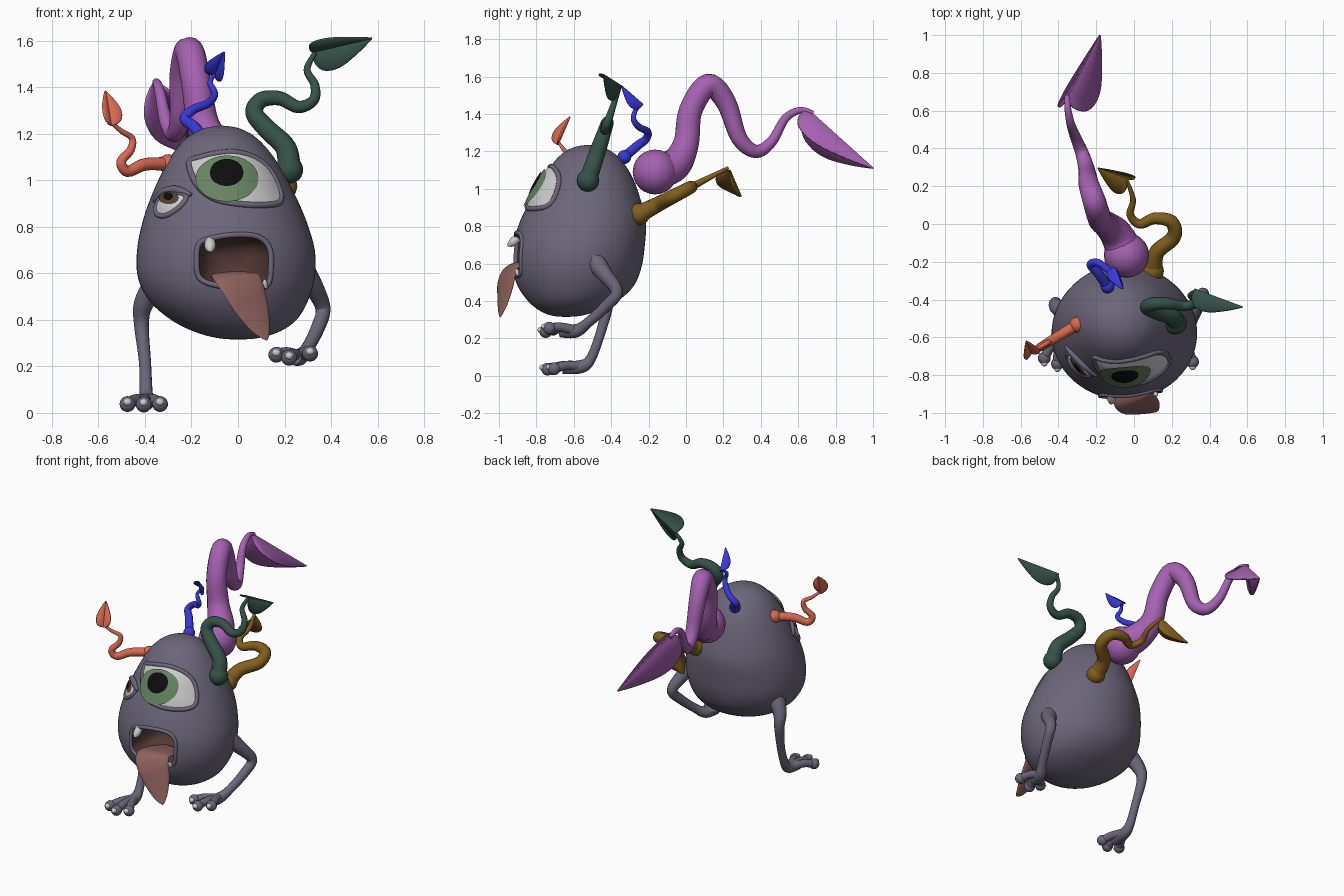
import bpy, bmesh
from math import sin, cos, tau, pi
from mathutils import Vector
from mathutils.bvhtree import BVHTree

if "Cube" in bpy.data.objects:
    bpy.data.objects.remove(bpy.data.objects["Cube"])


def material(name, r, g, b):
    m = bpy.data.materials.new(name)
    m.diffuse_color = (r, g, b, 1)
    m.use_nodes = True
    m.node_tree.nodes["Principled BSDF"].inputs["Base Color"].default_value = m.diffuse_color
    return m


SKIN = material("skin", .15, .135, .195)
MOUTH = material("mouth", .085, .04, .035)
TONGUE = material("tongue", .27, .12, .11)
WHITE = material("white", .65, .65, .63)
IRIS = material("iris", .13, .23, .12)
BROWN = material("brown", .09, .055, .035)
BLACK = material("black", .004, .004, .004)


def spline(pts, n=6, closed=False):
    """Catmull-Rom through tuples of any length."""
    k, out = len(pts), []
    for i in range(k if closed else k - 1):
        if closed:
            p = [pts[(i + j) % k] for j in (-1, 0, 1, 2)]
        else:
            p = [pts[min(max(i + j, 0), k - 1)] for j in (-1, 0, 1, 2)]
        for s in range(n):
            t = s / n
            out.append(tuple(.5 * (2 * b + (c - a) * t + (2 * a - 5 * b + 4 * c - d) * t * t
                                   + (3 * b - a - 3 * c + d) * t ** 3) for a, b, c, d in zip(*p)))
    return out if closed else out + [tuple(pts[-1])]


def make(name, bm, *mats):
    bmesh.ops.recalc_face_normals(bm, faces=bm.faces)
    me = bpy.data.meshes.new(name)
    bm.to_mesh(me)
    bm.free()
    ob = bpy.data.objects.new(name, me)
    for m in mats:
        me.materials.append(m)
    bpy.context.collection.objects.link(ob)
    return ob


def skin(name, rings, *mats, caps=(True, True), loop=False):
    """Loft a surface through closed rings of points."""
    bm = bmesh.new()
    vs = [[bm.verts.new(p) for p in r] for r in rings]
    n = len(vs[0])
    pairs = list(zip(vs, vs[1:])) + ([(vs[-1], vs[0])] if loop else [])
    for a, b in pairs:
        for i in range(n):
            bm.faces.new((a[i], a[(i + 1) % n], b[(i + 1) % n], b[i]))
    for end, on in zip((vs[0], vs[-1]), caps):
        if on and not loop:
            bm.faces.new(end)
    return make(name, bm, *mats)


def tube(name, pts, mat, closed=False, seg=14, n=6, flat=1):
    """Tapered tube through (x, y, z, radius) points."""
    path = spline(pts, n, closed)
    pos = [Vector(p[:3]) for p in path]
    k, rings, u, old = len(pos), [], None, None
    for i, p in enumerate(pos):
        a, b = (pos[i - 1], pos[(i + 1) % k]) if closed else (pos[max(i - 1, 0)], pos[min(i + 1, k - 1)])
        t = (b - a).normalized()
        u = old.rotation_difference(t) @ u if old else (
            Vector((1, 0, 0)) if abs(t.x) < .8 else Vector((0, 1, 0)))
        u = (u - t * u.dot(t)).normalized()
        v, old = t.cross(u), t
        r = max(path[i][3], .001)
        rings.append([p + u * r * cos(tau * j / seg) + v * r * flat * sin(tau * j / seg) for j in range(seg)])
    return skin(name, rings, mat, loop=closed)


def ball(name, c, r, mat, scale=(1, 1, 1)):
    bm = bmesh.new()
    bmesh.ops.create_uvsphere(bm, u_segments=20, v_segments=12, radius=r)
    bmesh.ops.scale(bm, vec=scale, verts=bm.verts)
    bmesh.ops.translate(bm, vec=c, verts=bm.verts)
    return make(name, bm, mat)


def leaf(name, base, tip, w1, w2, width, mat):
    """Blade folded along its midrib, halves spreading along w1 and w2."""
    base, tip = Vector(base), Vector(tip)
    axis = (tip - base).normalized()
    bm = bmesh.new()
    prof = spline([(0, .08), (.02, .5), (.12, .88), (.3, 1), (.5, .88), (.75, .5), (.92, .18), (1, .01)], 3)
    rib = [bm.verts.new(base.lerp(tip, t)) for t, _ in prof]
    for w in (w1, w2):
        w = Vector(w)
        w = (w - axis * w.dot(axis)).normalized() * width
        edge = [bm.verts.new(base.lerp(tip, t) + w * s) for t, s in prof]
        for i in range(len(rib) - 1):
            bm.faces.new((rib[i], rib[i + 1], edge[i + 1], edge[i]))
    ob = make(name, bm, mat)
    sol = ob.modifiers.new("thickness", "SOLIDIFY")
    sol.thickness, sol.offset = .008, 0


# Egg-shaped body: z, centre x, centre y, radius x, radius y
egg = [(.315, 0, -.64, .002, .002), (.322, 0, -.638, .09, .08), (.35, -.005, -.625, .185, .16),
       (.4, -.018, -.605, .27, .24), (.48, -.04, -.59, .34, .31), (.58, -.05, -.583, .38, .345),
       (.7, -.052, -.572, .382, .352), (.83, -.058, -.55, .35, .336), (.95, -.063, -.535, .302, .29),
       (1.05, -.066, -.526, .252, .245), (1.13, -.07, -.522, .2, .195), (1.19, -.07, -.522, .14, .138),
       (1.225, -.07, -.522, .07, .07), (1.235, -.07, -.522, .002, .002)]
body = skin("body", [[(cx + rx * cos(tau * j / 56), cy + ry * sin(tau * j / 56), z) for j in range(56)]
                     for z, cx, cy, rx, ry in spline(egg, 4)], SKIN, MOUTH)
tree = BVHTree.FromObject(body, bpy.context.evaluated_depsgraph_get())


def on_body(x, z, lift=0):
    hit, nor, _, _ = tree.ray_cast(Vector((x, -2, z)), Vector((0, 1, 0)))
    return hit + nor * lift if hit else Vector((x, -.6, z))


def patch(name, outline, lift, bulge, mat):
    """Domed patch laid on the front of the body."""
    cx, cz = (sum(p[i] for p in outline) / len(outline) for i in (0, 1))
    rings = [[on_body(cx + (x - cx) * s, cz + (z - cz) * s, lift + bulge * (1 - s * s)) for x, z in outline]
             for s in (1, .85, .7, .55, .4, .25, .1, .02)]
    return skin(name, rings, mat, caps=(False, True))


def oval(cx, cz, rx, rz):
    return [(cx + rx * cos(tau * i / 32), cz + rz * sin(tau * i / 32)) for i in range(32)]


def rim(name, outline, r, lift=0):
    tube(name, [(*on_body(x, z, lift), r) for x, z in outline], SKIN, closed=True, seg=10, n=1)


# Eyes
big = spline([(-.21, 1.075), (-.165, 1.097), (-.1, 1.113), (-.015, 1.12), (.07, 1.097), (.135, 1.045),
              (.178, .96), (.178, .905), (.1, .893), (-.015, .9), (-.11, .925), (-.178, .985)], 4, True)
patch("large_eye", big, .004, .016, WHITE)
patch("large_iris", oval(-.048, .997, .128, .098), .02, .004, IRIS)
patch("large_pupil", oval(-.05, 1.02, .067, .057), .027, .002, BLACK)
rim("large_eyelid", big, .014)
small = spline([(-.35, .86), (-.345, .905), (-.31, .935), (-.26, .943), (-.222, .93), (-.245, .89),
                (-.29, .857), (-.325, .846)], 4, True)
patch("small_eye", small, .004, .012, WHITE)
patch("small_iris", oval(-.287, .917, .04, .027), .017, .003, BROWN)
patch("small_pupil", oval(-.287, .922, .02, .017), .022, .002, BLACK)
rim("small_eyelid", small, .012)
tube("brow", [(*on_body(x, z, .003), r) for x, z, r in
              ((-.36, .91, .008), (-.32, .947, .017), (-.26, .957, .018), (-.2, .935, .008))], SKIN)

# Mouth carved out of the body
lips = spline([(-.178, .65), (-.168, .725), (-.115, .75), (-.015, .765), (.085, .757), (.135, .71),
               (.142, .63), (.13, .555), (.08, .535), (-.015, .54), (-.1, .55), (-.165, .58)], 4, True)
cutter = skin("mouth_cutter", [[(-.02 + (x + .02) * s, y, .65 + (z - .65) * s) for x, z in lips]
              for y, s in ((-1.1, 1), (-.86, 1), (-.75, .92), (-.69, .7), (-.66, .35))], SKIN, MOUTH)
cutter.hide_render = True
for f in cutter.data.polygons:
    f.material_index = 1
cut = body.modifiers.new("mouth", "BOOLEAN")
cut.object, cut.operation, cut.solver = cutter, "DIFFERENCE", "EXACT"
bpy.context.view_layer.objects.active = body
bpy.ops.object.modifier_apply(modifier=cut.name)
bpy.data.objects.remove(cutter)
rim("lips", lips, .012)
tube("tongue", [(0, -.72, .56, .09), (-.01, -.84, .585, .105), (-.005, -.92, .585, .108), (.025, -.955, .53, .1),
                (.06, -.967, .45, .082), (.095, -.98, .37, .05), (.118, -.99, .325, .018), (.122, -.993, .312, .002)],
     TONGUE, flat=.17, seg=20)
tube("fang", [(-.12, -.9, .74, .022), (-.12, -.925, .715, .024), (-.12, -.945, .7, .013), (-.12, -.952, .692, .002)], WHITE)
for x in (.085, .115):
    tube("small_tooth", [(x, -.895, .54, .014), (x, -.905, .56, .011), (x, -.91, .575, .002)], WHITE)

# Legs with three toes each
legs = {
    "left": ([(-.34, -.48, .57, .06), (-.405, -.44, .47, .043), (-.415, -.42, .38, .032), (-.4, -.46, .22, .026),
              (-.395, -.51, .09, .028), (-.395, -.56, .05, .036), (-.4, -.66, .042, .034)],
             [(-.475, -.71, .038), (-.405, -.74, .036), (-.335, -.705, .038)]),
    "right": ([(.25, -.51, .64, .065), (.32, -.44, .55, .044), (.365, -.37, .45, .033), (.345, -.43, .37, .03),
               (.3, -.53, .28, .028), (.265, -.59, .24, .036), (.24, -.67, .24, .034)],
              [(.165, -.71, .25), (.22, -.75, .237), (.31, -.73, .255)])}
for side, (path, toes) in legs.items():
    tube(side + "_leg", path, SKIN)
    a = Vector(path[-2][:3])
    for t in map(Vector, toes):
        m = a.lerp(t, .55) + Vector((0, 0, .012))
        tube(side + "_toe", [(*a, .03), (*m, .025), (*t, .026)], SKIN)
        ball(side + "_toe_tip", t, .034, SKIN)
        ball(side + "_claw", t + Vector((0, -.026, .008)), .018, WHITE, (1, 1, .9))

# Curling tentacles, each with a bulb at the root and a folded leaf at the tip
purple = [(-.04, -.165, 1.09, .1), (-.09, -.06, 1.13, .088), (-.15, .0, 1.24, .07), (-.18, .025, 1.42, .064),
          (-.21, .12, 1.555, .062), (-.24, .215, 1.46, .054), (-.25, .285, 1.27, .044), (-.275, .375, 1.2, .036),
          (-.31, .46, 1.255, .029), (-.335, .53, 1.375, .023), (-.35, .61, 1.42, .018), (-.355, .68, 1.405, .012)]
green = [(x, -.53 + (z - 1.03) * .34, z, r) for x, z, r in
         ((.22, 1.045, .05), (.205, 1.14, .046), (.125, 1.22, .043), (.07, 1.29, .039), (.1, 1.345, .035),
          (.18, 1.352, .031), (.26, 1.315, .027), (.325, 1.345, .023), (.33, 1.41, .019), (.297, 1.475, .015), (.33, 1.548, .01))]
blue = [(-.14, -.33, 1.17, .027), (-.19, -.26, 1.23, .025), (-.23, -.215, 1.265, .022), (-.19, -.205, 1.305, .02),
        (-.13, -.25, 1.33, .018), (-.1, -.28, 1.37, .015), (-.12, -.27, 1.42, .012), (-.1, -.235, 1.455, .008)]
orange = [(x, -.54 + (x + .31) * .6, z, r) for x, z, r in
          ((-.3, 1.07, .03), (-.4, 1.068, .027), (-.475, 1.038, .024), (-.502, 1.08, .021), (-.462, 1.13, .018),
           (-.455, 1.18, .014), (-.5, 1.21, .011), (-.54, 1.245, .008))]
mustard = [(x, y, .86 + (y + .26) * .52, r) for x, y, r in
           ((.1, -.25, .05), (.12, -.15, .042), (.21, -.07, .039), (.2, .01, .036), (.11, .03, .031),
            (.03, .0, .025), (-.02, .05, .02), (-.005, .13, .015), (-.035, .225, .009))]
tentacles = [
    ("purple", purple, .12, (.38, .12, .44), (-.36, .65, 1.425), (-.18, 1, 1.11), (.67, -.67, -.33), (-.45, -.46, -.77), .16),
    ("green", green, .06, (.035, .085, .065), (.32, -.345, 1.55), (.575, -.44, 1.61), (.02, -.04, -.1), (0, -.11, .05), .1),
    ("blue", blue, .037, (.04, .04, .7), (-.1, -.23, 1.45), (-.06, -.345, 1.55), (-.06, 0, 0), (.02, -.03, -.06), .056),
    ("orange", orange, .042, (.68, .14, .08), (-.545, -.685, 1.235), (-.57, -.62, 1.385), (.05, -.01, 0), (-.03, -.05, .02), .055),
    ("mustard", mustard, .058, (.22, .115, .012), (-.03, .235, 1.1), (-.19, .295, .96), (-.02, -.1, -.03), (-.04, .03, -.1), .095)]
for name, path, bulb, colour, base, tip, w1, w2, width in tentacles:
    mat = material(name, *colour)
    tube(name + "_tentacle", path, mat)
    ball(name + "_bulb", path[0][:3], bulb, mat)
    leaf(name + "_leaf", base, tip, w1, w2, width, mat)

# Smooth shading, sharp edges kept
for ob in bpy.data.objects:
    ob.select_set(ob.type == "MESH")
bpy.ops.object.shade_smooth_by_angle(angle=pi / 4.5)
